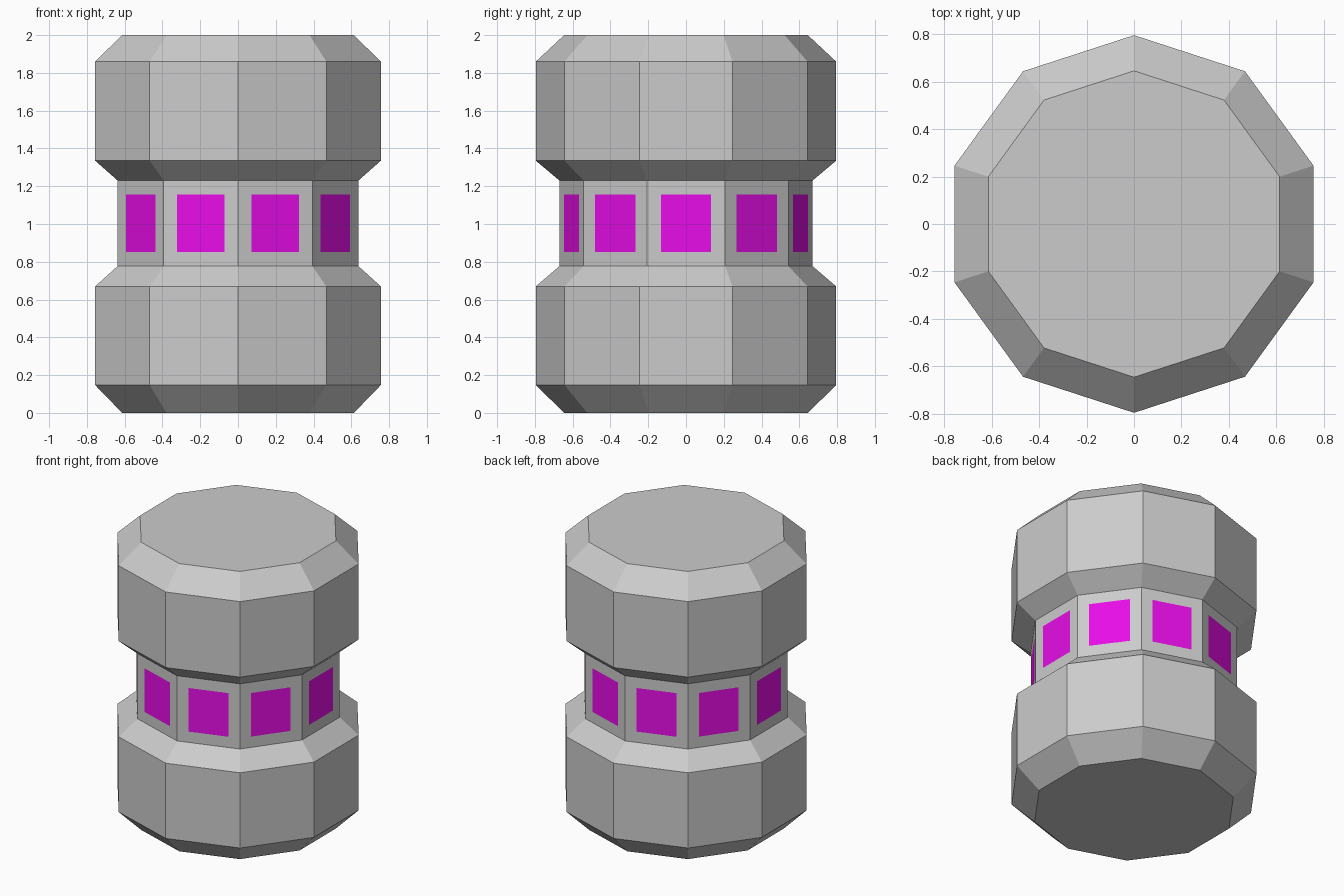
import bpy
import bmesh
from math import cos, sin, pi

cube = bpy.data.objects.get("Cube")
if cube:
    bpy.data.objects.remove(cube, do_unlink=True)


def make_material(name, color):
    mat = bpy.data.materials.new(name)
    mat.use_nodes = True
    mat.diffuse_color = color
    mat.node_tree.nodes["Principled BSDF"].inputs["Base Color"].default_value = color
    return mat


grey = make_material("grey metal", (0.6, 0.6, 0.6, 1))
magenta = make_material("magenta panel", (0.8, 0.004, 0.8, 1))

SIDES = 10
# Radius and height of each ring, bottom to top
PROFILE = [(0.645, 0), (0.795, 0.147), (0.795, 0.67), (0.67, 0.777),
           (0.67, 1.23), (0.795, 1.335), (0.795, 1.86), (0.645, 2)]
WAIST = 3

bm = bmesh.new()
rings = []
for radius, z in PROFILE:
    angles = [pi / 2 + 2 * pi * i / SIDES for i in range(SIDES)]
    rings.append([bm.verts.new((radius * cos(a), radius * sin(a), z)) for a in angles])

# Side walls, keeping hold of the waist band
waist_faces = []
for level, (low, high) in enumerate(zip(rings, rings[1:])):
    for i in range(SIDES):
        j = (i + 1) % SIDES
        face = bm.faces.new((low[i], low[j], high[j], high[i]))
        if level == WAIST:
            waist_faces.append(face)

# End caps
bm.faces.new(rings[-1])
bm.faces.new(rings[0][::-1])
bm.normal_update()

# Coloured panels inset flush into every waist face
bmesh.ops.inset_individual(bm, faces=waist_faces, thickness=0.075, use_even_offset=True)
for face in waist_faces:
    face.material_index = 1

mesh = bpy.data.meshes.new("canister_body")
bm.to_mesh(mesh)
bm.free()
mesh.materials.append(grey)
mesh.materials.append(magenta)
body = bpy.data.objects.new("canister_body", mesh)
bpy.context.collection.objects.link(body)
